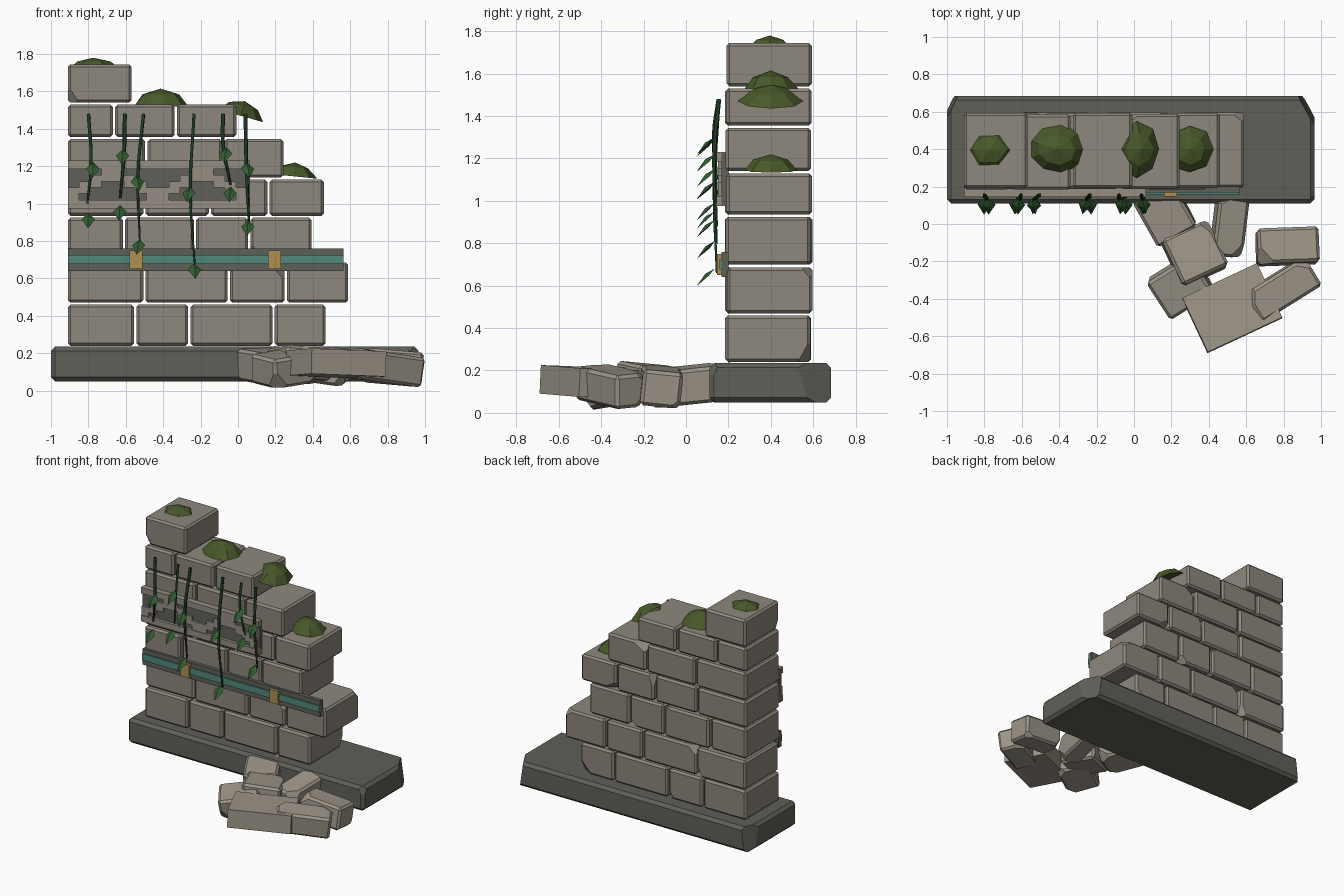
import bpy, bmesh, math, random
from mathutils import Vector, Matrix, Euler

if "Cube" in bpy.data.objects:
    bpy.data.objects.remove(bpy.data.objects["Cube"])

random.seed(4)

def material(name, rgb):
    m = bpy.data.materials.new(name)
    m.diffuse_color = (*rgb, 1)
    m.use_nodes = True
    m.node_tree.nodes["Principled BSDF"].inputs["Base Color"].default_value = m.diffuse_color
    return m

STONE = material("stone", (0.27, 0.245, 0.205))
TRIM = material("pale_stone", (0.30, 0.27, 0.225))
RUBBLE = material("rubble_stone", (0.34, 0.305, 0.25))
DARK = material("dark_stone", (0.115, 0.115, 0.10))
TEAL = material("teal", (0.08, 0.25, 0.20))
GOLD = material("gold", (0.42, 0.28, 0.08))
MOSS = material("moss", (0.065, 0.10, 0.022))
VINE = material("vine", (0.012, 0.045, 0.018))
LEAF = material("leaf", (0.03, 0.11, 0.03))

def finish(name, bm, mat, matrix=None):
    bmesh.ops.recalc_face_normals(bm, faces=bm.faces)
    me = bpy.data.meshes.new(name)
    bm.to_mesh(me)
    bm.free()
    me.materials.append(mat)
    ob = bpy.data.objects.new(name, me)
    bpy.context.collection.objects.link(ob)
    if matrix:
        ob.matrix_world = matrix
    return ob

def block(name, loc, size, mat, bevel=0.014, chips=(), rot=(0, 0, 0)):
    """Chamfered stone; each chip is (corner signs, cut length along x, y, z)."""
    bm = bmesh.new()
    bmesh.ops.create_cube(bm, size=1)
    bmesh.ops.scale(bm, vec=size, verts=bm.verts)
    if bevel:
        bmesh.ops.bevel(bm, geom=bm.edges[:], offset=bevel, segments=1, affect='EDGES')
    for s, cut in chips:
        corner = Vector([s[i] * size[i] / 2 for i in range(3)])
        no = Vector([s[i] / cut[i] for i in range(3)])
        co = corner - Vector((s[0] * cut[0], 0, 0))
        r = bmesh.ops.bisect_plane(bm, geom=bm.verts[:] + bm.edges[:] + bm.faces[:],
                                   plane_co=co, plane_no=no, clear_outer=True)
        edges = [e for e in r["geom_cut"] if isinstance(e, bmesh.types.BMEdge)]
        if edges:
            bmesh.ops.edgeloop_fill(bm, edges=edges)
    return finish(name, bm, mat, Matrix.LocRotScale(Vector(loc), Euler(rot), None))

def box(name, x0, x1, y0, y1, z0, z1, mat, **kw):
    return block(name, ((x0 + x1) / 2, (y0 + y1) / 2, (z0 + z1) / 2),
                 (x1 - x0, y1 - y0, z1 - z0), mat, **kw)

def random_chips(n, lo, hi):
    return [([random.choice((-1, 1)) for _ in range(3)],
             [random.uniform(lo, hi) for _ in range(3)]) for _ in range(n)]

# Plinth
box("plinth", -1.0, 0.965, 0.11, 0.685, 0.05, 0.235, DARK, bevel=0.022,
    chips=[((1, 1, 1), (0.09, 0.16, 0.6)), ((-1, 1, 1), (0.06, 0.12, 0.5)),
           ((1, -1, 1), (0.05, 0.05, 0.1))])

# Wall courses: bottom, top, then the joints between stones
courses = [
    (0.24, 0.46, (-0.915, -0.55, -0.26, 0.19, 0.475)),
    (0.47, 0.685, (-0.915, -0.50, -0.05, 0.255, 0.595)),
    (0.70, 0.925, (-0.915, -0.61, -0.23, 0.06, 0.40)),
    (0.935, 1.13, (-0.915, -0.50, -0.15, 0.163, 0.465)),
    (1.14, 1.345, (-0.915, -0.49, -0.08, 0.25)),
    (1.355, 1.53, (-0.915, -0.663, -0.333, -0.003)),
    (1.54, 1.745, (-0.915, -0.563)),
]
for r, (z0, z1, joints) in enumerate(courses):
    for c in range(len(joints) - 1):
        chips = random_chips(random.choice((0, 1, 1)), 0.04, 0.11)
        if r == 6:
            chips = [((-1, -1, -1), (0.06, 0.05, 0.09))]
        dy = random.uniform(-0.006, 0.006)
        box(f"wall_stone_{r + 1}_{c + 1}", joints[c] + 0.006, joints[c + 1] - 0.006,
            0.19 + dy, 0.592 + dy, z0, z1, STONE, chips=chips)

# Stepped frieze
box("frieze_back", -0.91, 0.065, 0.168, 0.2, 0.98, 1.225, DARK, bevel=0)
box("frieze_lower_rail", -0.91, 0.065, 0.145, 0.19, 0.975, 1.02, TRIM, bevel=0)
box("frieze_upper_rail", -0.91, 0.065, 0.145, 0.19, 1.185, 1.23, TRIM, bevel=0)
step = 0.06
for i in range(16):
    k = i % 8
    level = k if k < 4 else 7 - k
    x, z = -0.91 + i * step, 1.02 + level * 0.033
    box(f"frieze_step_{i + 1}", x, x + step, 0.152, 0.18, z, z + 0.066, TRIM, bevel=0)

# Inlaid band with clasps
box("band_back", -0.91, 0.565, 0.168, 0.2, 0.64, 0.76, DARK, bevel=0)
box("band_inlay", -0.91, 0.565, 0.158, 0.18, 0.676, 0.726, TEAL, bevel=0)
for i, x in enumerate((-0.545, 0.195)):
    box(f"band_clasp_{i + 1}", x - 0.035, x + 0.035, 0.147, 0.18, 0.65, 0.75, GOLD, bevel=0)

# Moss caps: low domes with a ragged drooping rim
def moss(name, loc, radii, n, tilt=0.0):
    bm = bmesh.new()
    rings = []
    for rad, z in ((1.0, -0.35), (0.62, 0.55)):
        rings.append([bm.verts.new((rad * j * math.cos(a), rad * j * math.sin(a), z))
                      for a, j in ((math.tau * i / n, random.uniform(0.9, 1.05)) for i in range(n))])
    top, under = bm.verts.new((0, 0, 1)), bm.verts.new((0, 0, -0.1))
    for i in range(n):
        k = (i + 1) % n
        bm.faces.new((rings[0][i], rings[0][k], rings[1][k], rings[1][i]))
        bm.faces.new((rings[1][i], rings[1][k], top))
        bm.faces.new((rings[0][k], rings[0][i], under))
    return finish(name, bm, MOSS, Matrix.LocRotScale(Vector(loc), Euler((0, tilt, 0)), Vector(radii)))

moss("moss_1", (-0.775, 0.395, 1.735), (0.145, 0.12, 0.045), 6)
moss("moss_2", (-0.415, 0.40, 1.545), (0.16, 0.14, 0.07), 9)
moss("moss_3", (0.02, 0.40, 1.49), (0.125, 0.15, 0.06), 8, 0.28)
moss("moss_4", (0.30, 0.40, 1.165), (0.125, 0.13, 0.055), 8, 0.1)

# Hanging vines: path points (x, z), then leaf positions
vines = [
    ([(-0.80, 1.48), (-0.785, 1.22), (-0.805, 1.0)], [(-0.775, 1.22), (-0.80, 0.95)]),
    ([(-0.605, 1.48), (-0.61, 1.25), (-0.63, 1.03)], [(-0.615, 1.29), (-0.63, 0.99)]),
    ([(-0.505, 1.48), (-0.535, 1.15), (-0.525, 0.8)], [(-0.545, 1.15), (-0.525, 0.81)]),
    ([(-0.235, 1.48), (-0.255, 1.05), (-0.23, 0.66)], [(-0.255, 1.09), (-0.235, 0.68)]),
    ([(-0.08, 1.48), (-0.08, 1.32), (-0.04, 1.1)], [(-0.06, 1.30), (-0.04, 1.09)]),
    ([(0.04, 1.48), (0.045, 1.2), (0.06, 0.88)], [(0.045, 1.22), (0.055, 0.91)]),
]
for v, (path, leaves) in enumerate(vines):
    cu = bpy.data.curves.new(f"vine_{v + 1}", 'CURVE')
    cu.dimensions = '3D'
    cu.bevel_depth, cu.bevel_resolution, cu.resolution_u = 0.010, 0, 4
    sp = cu.splines.new('BEZIER')
    sp.bezier_points.add(2)
    for p, (x, z), y, rad in zip(sp.bezier_points, path, (0.155, 0.133, 0.145), (1.1, 1, 0.6)):
        p.co, p.radius = (x, y, z), rad
        p.handle_left_type = p.handle_right_type = 'AUTO'
    cu.materials.append(VINE)
    bpy.context.collection.objects.link(bpy.data.objects.new(f"vine_{v + 1}", cu))
    for l, (x, z) in enumerate(leaves):
        # Folded diamond leaf leaning out from the stem
        bm = bmesh.new()
        pts = [(0, 0, 0), (-0.036, -0.03, -0.03), (0, -0.085, -0.075), (0.036, -0.03, -0.03),
               (0, -0.045, -0.022)]
        vs = [bm.verts.new(p) for p in pts]
        for i in range(4):
            bm.faces.new((vs[i], vs[(i + 1) % 4], vs[4]))
        bm.faces.new(vs[3::-1])
        finish(f"vine_{v + 1}_leaf_{l + 1}", bm, LEAF, Matrix.LocRotScale(
            Vector((x, 0.135, z)), Euler((0, 0, random.uniform(-0.35, 0.35))), Vector((1, 1, 1.1))))

# Fallen rubble: centre, size, turn and tilts in degrees
rubble = [
    ((0.165, 0.06, 0.135), (0.24, 0.28, 0.17), (5, -4, 29)),
    ((0.51, -0.005, 0.13), (0.165, 0.33, 0.17), (6, 8, -6)),
    ((0.325, -0.16, 0.14), (0.27, 0.27, 0.17), (-5, 5, 25)),
    ((0.25, -0.33, 0.12), (0.28, 0.24, 0.16), (8, -8, 32)),
    ((0.525, -0.45, 0.145), (0.44, 0.32, 0.135), (-2, 2, 25)),
    ((0.79, -0.35, 0.125), (0.38, 0.18, 0.16), (5, 7, 32)),
    ((0.82, -0.12, 0.125), (0.33, 0.19, 0.17), (-6, 5, 2)),
]
for i, (loc, size, rot) in enumerate(rubble):
    slab = i == 4
    block(f"rubble_{i + 1}", loc, size, RUBBLE, bevel=0 if slab else 0.016,
          chips=() if slab else random_chips(3, 0.05, 0.11),
          rot=[math.radians(a) for a in rot])
